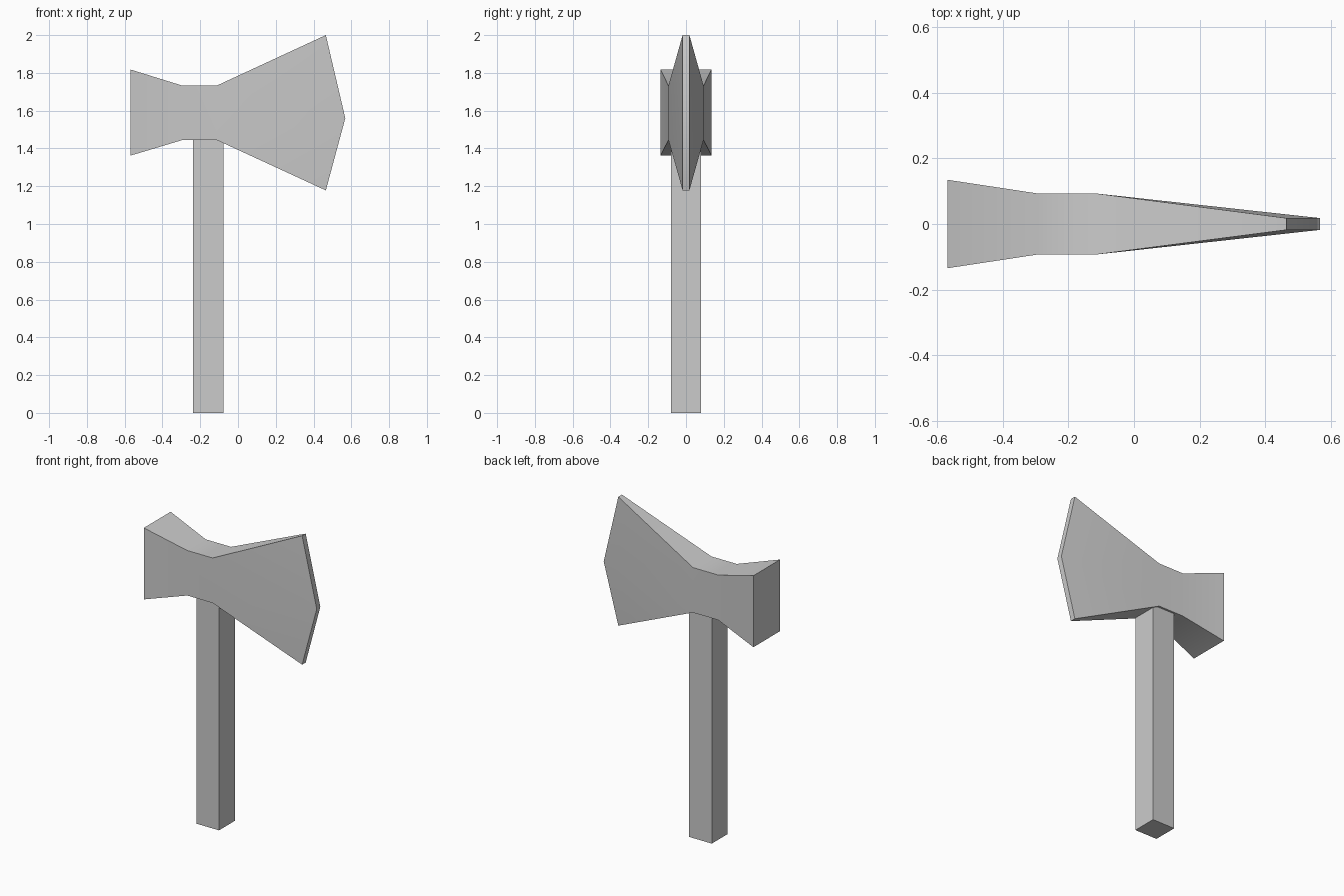
import bpy, bmesh, math

if "Cube" in bpy.data.objects:
    bpy.data.objects.remove(bpy.data.objects["Cube"])


def finish(name, bm):
    bmesh.ops.recalc_face_normals(bm, faces=bm.faces)
    mesh = bpy.data.meshes.new(name)
    bm.to_mesh(mesh)
    bm.free()
    obj = bpy.data.objects.new(name, mesh)
    bpy.context.collection.objects.link(obj)
    return obj


# Axe head: outline points (x, half thickness, z), clockwise from the poll top
outline = [
    (-0.57, 0.135, 1.818), (-0.293, 0.093, 1.732), (-0.114, 0.093, 1.732),
    (0.465, 0.018, 2.0), (0.568, 0.018, 1.56), (0.465, 0.018, 1.178),
    (-0.114, 0.093, 1.445), (-0.293, 0.093, 1.445), (-0.57, 0.135, 1.362),
]
# Cheek panels: poll, eye, then three triangles fanning out to the blade tip
panels = [(0, 1, 7, 8), (1, 2, 6, 7), (2, 4, 6), (2, 3, 4), (4, 5, 6)]

bm = bmesh.new()
near = [bm.verts.new((x, -y, z)) for x, y, z in outline]
far = [bm.verts.new((x, y, z)) for x, y, z in outline]
for side in (near, far):
    for panel in panels:
        bm.faces.new([side[i] for i in panel])
n = len(outline)
for i in range(n):
    j = (i + 1) % n
    bm.faces.new((near[i], near[j], far[j], far[i]))
head = finish("axe_head", bm)

# Soft shading across the shallow bends, sharp edges elsewhere
bpy.context.view_layer.objects.active = head
head.select_set(True)
bpy.ops.object.shade_smooth_by_angle(angle=math.radians(30))

# Square handle, ending just inside the head
bm = bmesh.new()
bmesh.ops.create_cube(bm, size=1)
bmesh.ops.scale(bm, vec=(0.16, 0.16, 1.45), verts=bm.verts)
bmesh.ops.translate(bm, vec=(-0.158, 0, 0.725), verts=bm.verts)
finish("handle", bm)
